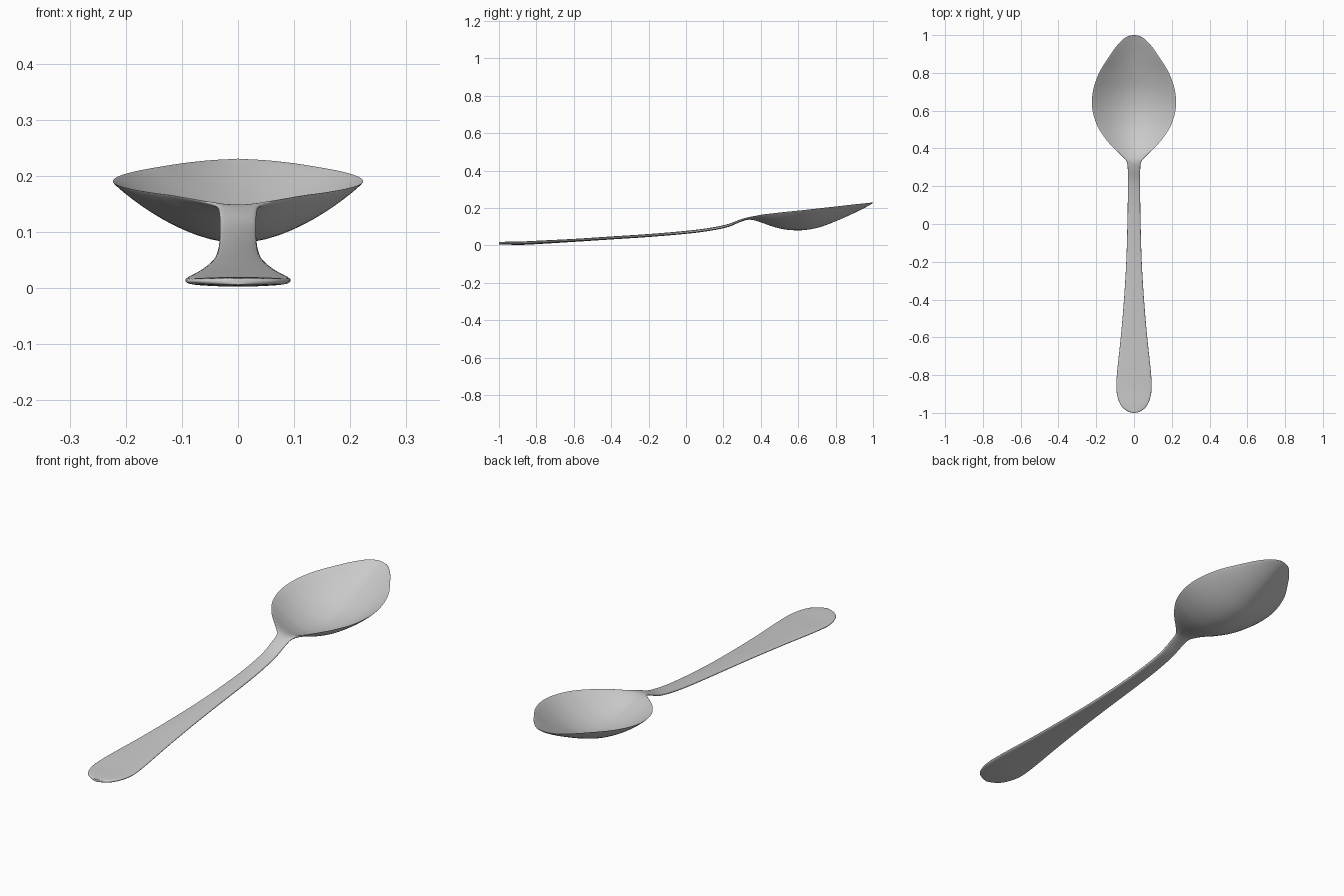
import bpy, bmesh, math

if "Cube" in bpy.data.objects:
    bpy.data.objects.remove(bpy.data.objects["Cube"])

# Stations along the spoon: y, half width, rim height, centre height, half thickness
ROWS = [
    (-1.0, 0.0, .012, .012, .006),
    (-.985, .045, .012, .012, .007),
    (-.95, .075, .0125, .012, .008),
    (-.88, .093, .013, .012, .009),
    (-.78, .089, .018, .017, .009),
    (-.6, .070, .028, .027, .008),
    (-.4, .053, .040, .040, .008),
    (-.2, .041, .053, .053, .008),
    (0.0, .035, .070, .070, .008),
    (.12, .033, .085, .085, .008),
    (.22, .032, .105, .105, .008),
    (.29, .033, .132, .132, .007),
    (.33, .039, .147, .143, .006),
    (.365, .069, .156, .139, .005),
    (.41, .115, .165, .124, .004),
    (.46, .157, .171, .106, .004),
    (.53, .199, .179, .089, .004),
    (.62, .222, .188, .085, .004),
    (.71, .216, .198, .100, .004),
    (.80, .185, .208, .133, .004),
    (.88, .136, .217, .168, .004),
    (.94, .094, .223, .197, .004),
    (.985, .049, .2275, .220, .003),
    (1.0, 0.0, .229, .229, .002),
]
SUB, N = 5, 28


def mirrored(r):
    return (r[0], -r[1]) + r[2:]


def catmull(a, b, c, d, t):
    return [.5 * (2*q + (r-p)*t + (2*p-5*q+4*r-s)*t*t + (3*q-p-3*r+s)*t**3)
            for p, q, r, s in zip(a, b, c, d)]


# Smooth the stations; mirrored end rows give rounded tips
pts = [mirrored(ROWS[1])] + ROWS + [mirrored(ROWS[-2])]
stations = []
for i in range(len(ROWS) - 1):
    for k in range(SUB):
        stations.append(catmull(*pts[i:i+4], k / SUB))
stations.append(list(ROWS[-1]))


def section(y, w, rim, mid, h):
    """Closed dished cross-section with rounded edges."""
    ring = []
    for k in range(2 * N):
        a = -math.pi / 2 + math.pi * k / N
        u = math.sin(a)
        side = 1 if k < N else -1
        z = rim - (rim - mid) * (1 - abs(u) ** 1.8)
        t = h * (1 - .4 * u * u) * math.sqrt(max(0, 1 - u ** 16))
        ring.append((w * u, y, z + side * t))
    return ring


# Spoon: loft handle, neck and bowl in one skin
bm = bmesh.new()
rings = [[bm.verts.new(p) for p in section(*s)] for s in stations]
for a, b in zip(rings, rings[1:]):
    for k in range(2 * N):
        j = (k + 1) % (2 * N)
        bm.faces.new((a[k], a[j], b[j], b[k]))
bmesh.ops.remove_doubles(bm, verts=bm.verts, dist=.0002)
bmesh.ops.recalc_face_normals(bm, faces=bm.faces)
mesh = bpy.data.meshes.new("spoon")
bm.to_mesh(mesh)
bm.free()
spoon = bpy.data.objects.new("spoon", mesh)
bpy.context.collection.objects.link(spoon)
bpy.context.view_layer.objects.active = spoon
spoon.select_set(True)
bpy.ops.object.shade_smooth_by_angle(angle=math.radians(60))
